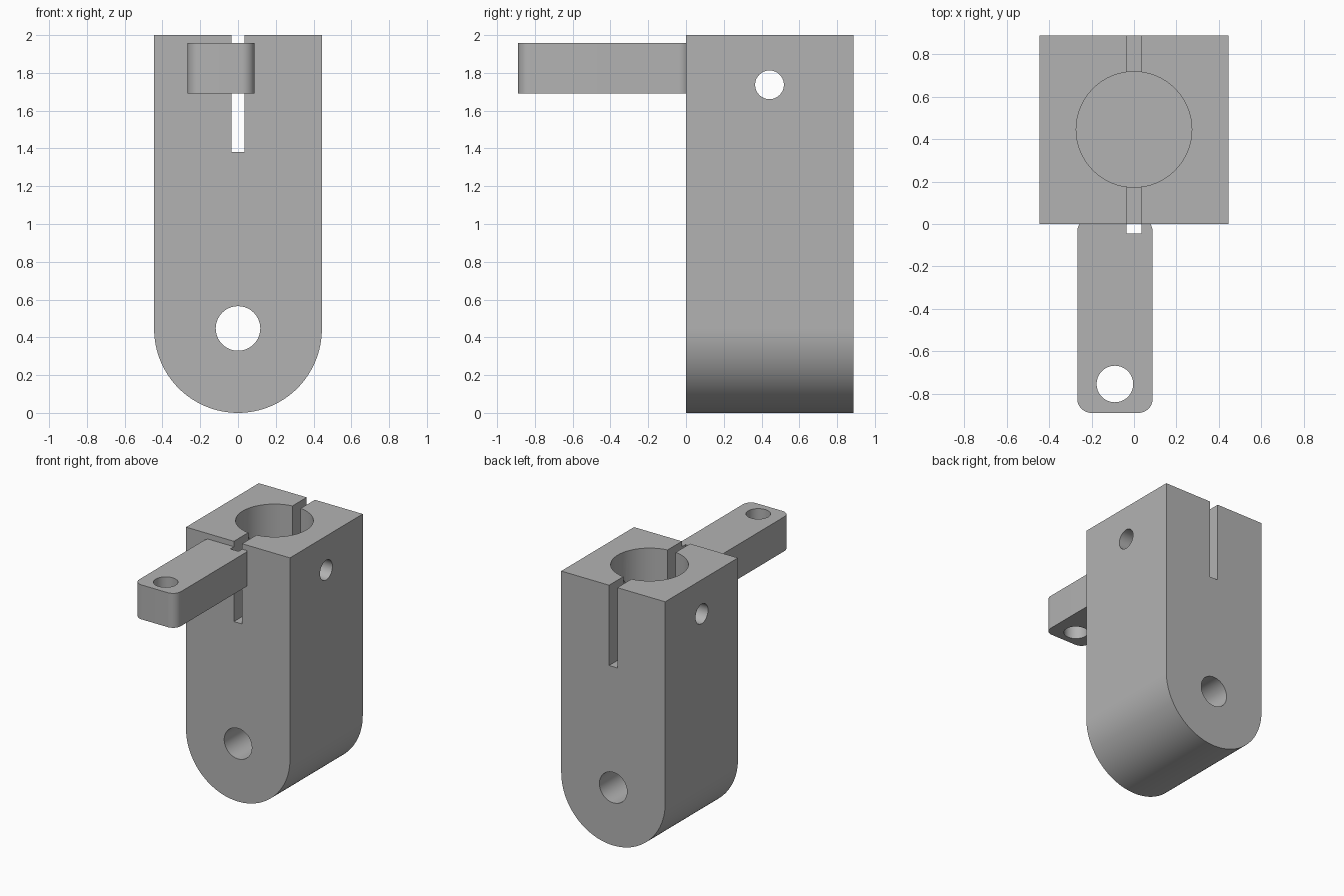
import bpy
import bmesh
import math
from mathutils import Matrix, Vector

if "Cube" in bpy.data.objects:
    bpy.data.objects.remove(bpy.data.objects["Cube"], do_unlink=True)

grey = bpy.data.materials.new("plain_grey")
grey.use_nodes = True
grey.diffuse_color = (0.45, 0.45, 0.45, 1)
grey.node_tree.nodes["Principled BSDF"].inputs["Base Color"].default_value = (0.45, 0.45, 0.45, 1)


def arc(cx, cy, r, start, end, n):
    """Points on a circular arc, angles in degrees."""
    steps = [math.radians(start + (end - start) * i / n) for i in range(n + 1)]
    return [(cx + r * math.cos(a), cy + r * math.sin(a)) for a in steps]


def prism(name, profile, direction):
    """Closed solid made by extruding a 3D profile."""
    bm = bmesh.new()
    face = bm.faces.new([bm.verts.new(p) for p in profile])
    top = bmesh.ops.extrude_face_region(bm, geom=[face], use_keep_orig=True)["geom"]
    verts = [v for v in top if isinstance(v, bmesh.types.BMVert)]
    bmesh.ops.translate(bm, verts=verts, vec=Vector(direction))
    bmesh.ops.recalc_face_normals(bm, faces=bm.faces)
    return finish(name, bm)


def cylinder(name, centre, radius, length, axis):
    turn = {"X": Matrix.Rotation(math.pi / 2, 4, "Y"),
            "Y": Matrix.Rotation(math.pi / 2, 4, "X"),
            "Z": Matrix.Identity(4)}[axis]
    bm = bmesh.new()
    bmesh.ops.create_cone(bm, cap_ends=True, segments=64, radius1=radius, radius2=radius,
                          depth=length, matrix=Matrix.Translation(centre) @ turn)
    return finish(name, bm)


def box(name, low, high):
    low, high = Vector(low), Vector(high)
    bm = bmesh.new()
    bmesh.ops.create_cube(bm, size=1, matrix=Matrix.Translation((low + high) / 2)
                          @ Matrix.Diagonal((*(high - low), 1)))
    return finish(name, bm)


def finish(name, bm):
    mesh = bpy.data.meshes.new(name)
    bm.to_mesh(mesh)
    bm.free()
    mesh.materials.append(grey)
    obj = bpy.data.objects.new(name, mesh)
    bpy.context.collection.objects.link(obj)
    return obj


def cut(obj, cutters):
    bpy.ops.object.select_all(action="DESELECT")
    bpy.context.view_layer.objects.active = obj
    obj.select_set(True)
    for cutter in cutters:
        mod = obj.modifiers.new("cut", "BOOLEAN")
        mod.operation, mod.solver, mod.object = "DIFFERENCE", "EXACT", cutter
        bpy.ops.object.modifier_apply(modifier=mod.name)
    bpy.ops.object.shade_smooth_by_angle(angle=math.radians(30))


# Upright block with a round lower end
R = 0.444
outline = [(R, 2), (-R, 2)] + arc(0, R, R, 180, 360, 64)
body = prism("bracket_body", [(x, 0, z) for x, z in outline], (0, 2 * R, 0))

# Offset arm with rounded corners
left, right, front, back, r = -0.267, 0.088, -0.889, 0.03, 0.067
plan = (arc(right - r, back - r, r, 0, 90, 12) + arc(left + r, back - r, r, 90, 180, 12)
        + arc(left + r, front + r, r, 180, 270, 12) + arc(right - r, front + r, r, 270, 360, 12))
arm = prism("front_arm", [(x, y, 1.692) for x, y in plan], (0, 0, 0.266))

# Cutters: clamp bore, clamp slot, screw hole, pivot hole, arm hole
bore = cylinder("bore_cutter", (0, 0.445, 1.83), 0.272, 1, "Z")
slot = box("slot_cutter", (-0.035, -0.044, 1.38), (0.035, 1, 2.2))
screw = cylinder("screw_cutter", (0, 0.442, 1.737), 0.076, 2, "X")
pivot = cylinder("pivot_cutter", (0, 0.444, 0.447), 0.118, 2, "Y")
arm_hole = cylinder("arm_hole_cutter", (-0.09, -0.753, 1.8), 0.086, 1, "Z")

cut(body, [bore, slot, screw, pivot])
cut(arm, [slot, arm_hole])

for helper in (bore, slot, screw, pivot, arm_hole):
    bpy.data.objects.remove(helper, do_unlink=True)
